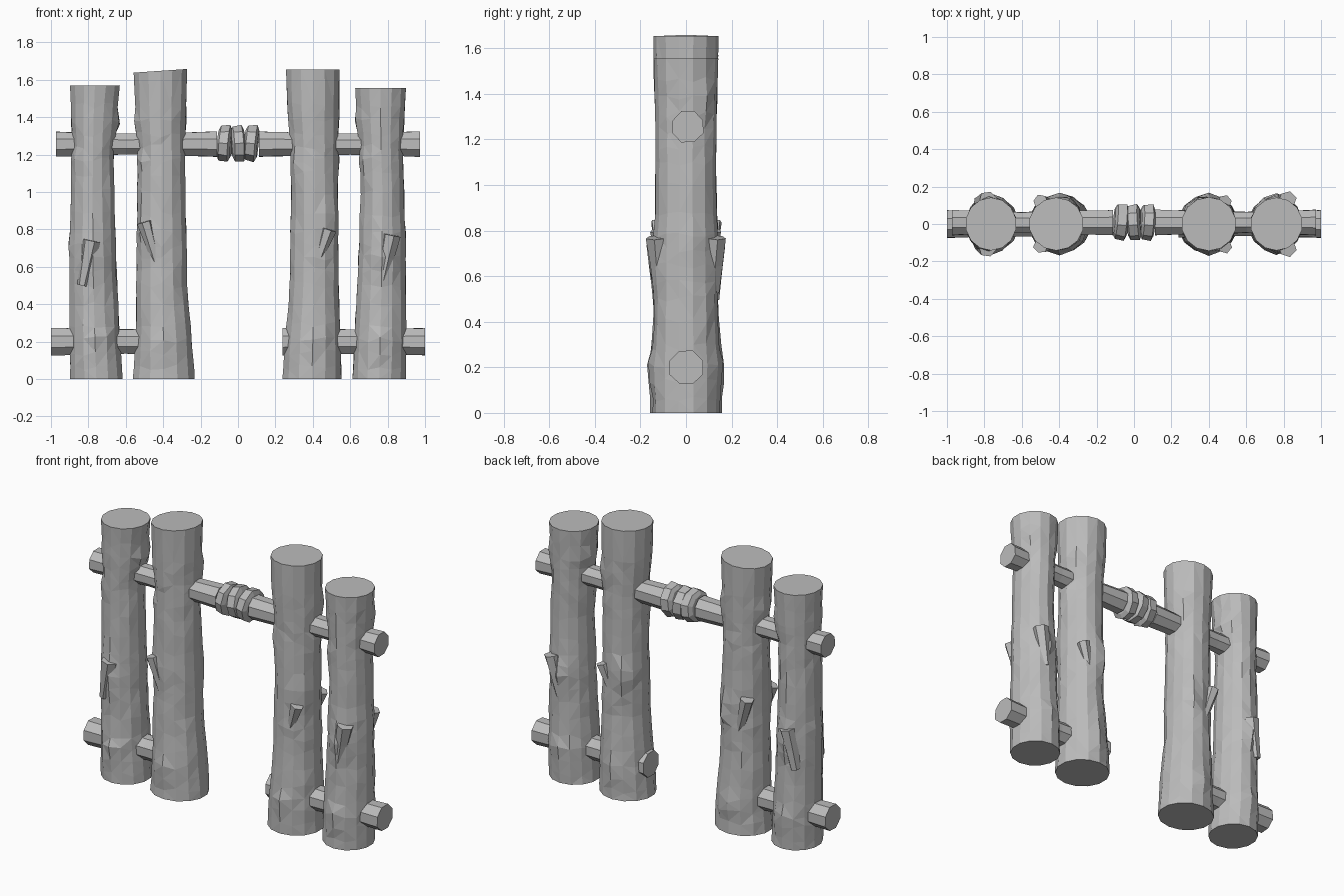
import bpy, bmesh, math, random
from mathutils import Vector, Matrix

if "Cube" in bpy.data.objects:
    bpy.data.objects.remove(bpy.data.objects["Cube"])

random.seed(4)
wood = bpy.data.materials.new("grey_wood")
wood.diffuse_color = (0.5, 0.5, 0.5, 1)
wood.use_nodes = True
wood.node_tree.nodes["Principled BSDF"].inputs["Base Color"].default_value = wood.diffuse_color


def loft(name, rings, triangulate=False):
    """Skin a list of equal-sized point rings and cap both ends."""
    bm = bmesh.new()
    vs = [[bm.verts.new(p) for p in ring] for ring in rings]
    n = len(rings[0])
    sides = []
    for a, b in zip(vs, vs[1:]):
        for i in range(n):
            j = (i + 1) % n
            sides.append(bm.faces.new((a[i], a[j], b[j], b[i])))
    bm.faces.new(vs[0][::-1])
    bm.faces.new(vs[-1])
    if triangulate:
        bmesh.ops.triangulate(bm, faces=sides, quad_method='SHORT_EDGE')
    bmesh.ops.recalc_face_normals(bm, faces=bm.faces[:])
    me = bpy.data.meshes.new(name)
    bm.to_mesh(me)
    bm.free()
    me.materials.append(wood)
    ob = bpy.data.objects.new(name, me)
    bpy.context.collection.objects.link(ob)
    return ob


def lerp_profile(prof, z):
    for a, b in zip(prof, prof[1:]):
        if z <= b[0]:
            t = (z - a[0]) / (b[0] - a[0])
            return [p + (q - p) * t for p, q in zip(a, b)]
    return prof[-1]


def post(name, prof, bumps, tilt=0.0, n=14):
    """Profile rows: z, left x, right x, y radius. Bumps: angle, z, height, angular and z spread."""
    top = prof[-1][0]
    levels = [0, 0.06, 0.14, 0.21, 0.29, 0.4, 0.5, 0.58, 0.65, 0.72, 0.79, 0.88,
              1.0, 1.1, 1.17, 1.24, 1.31, 1.38, 1.46, top]
    rings = []
    for k, z in enumerate(levels):
        _, xl, xr, ry = lerp_profile(prof, z)
        cx, rx = (xl + xr) / 2, (xr - xl) / 2
        end = k in (0, len(levels) - 1)
        ring = []
        for i in range(n):
            a = 2 * math.pi * (i + 0.5) / n
            s = 1.012 + (0 if end else random.uniform(-0.022, 0.022))
            add = 0
            for deg, bz, h, sa, sz in bumps:
                d = (math.degrees(a) - deg + 180) % 360 - 180
                add += h * math.exp(-(d / sa) ** 2 - ((z - bz) / sz) ** 2)
            c, sn = math.cos(a), math.sin(a)
            zz = z + (tilt * c * rx if k == len(levels) - 1 else 0)
            if not end:
                zz += random.uniform(-0.018, 0.018)
            ring.append((cx + c * (rx * s + add), sn * (ry * s + add), zz))
        rings.append(ring)
    return loft(name, rings, True)


def rod(name, pts, n=8, wobble=0.0):
    """Faceted rod through (point, radius) stations."""
    axis = (Vector(pts[-1][0]) - Vector(pts[0][0])).normalized()
    q = axis.to_track_quat('Z', 'Y')
    rings = []
    for p, r in pts:
        rings.append([Vector(p) + q @ Vector((math.cos(a), math.sin(a), 0))
                      * r * (1 + random.uniform(-wobble, wobble))
                      for a in [2 * math.pi * (i + 0.5) / n for i in range(n)]])
    return loft(name, rings)


# Posts: flared feet, narrow waists, swellings where the bars pass through
common = [(-90, 0.2, 0.018, 30, 0.08), (90, 0.2, 0.018, 30, 0.08),
          (35, 1.35, 0.015, 25, 0.06), (215, 1.16, 0.012, 25, 0.05)]
post("outer_post_left",
     [(0, -.90, -.615, .145), (.2, -.90, -.63, .145), (.6, -.90, -.65, .135),
      (1.0, -.895, -.66, .13), (1.25, -.885, -.665, .13), (1.4, -.895, -.65, .135),
      (1.57, -.90, -.63, .14)],
     common + [(-95, .65, .025, 25, .1), (85, .65, .025, 25, .1),
               (0, 1.36, .025, 30, .05), (180, .72, .01, 30, .06)])
post("inner_post_left",
     [(0, -.565, -.23, .155), (.2, -.55, -.245, .15), (.5, -.545, -.27, .137),
      (1.0, -.54, -.28, .132), (1.25, -.535, -.285, .13), (1.4, -.55, -.28, .135),
      (1.648, -.56, -.27, .14)],
     common + [(-130, .8, .02, 25, .08), (60, .75, .028, 25, .09),
               (180, 1.36, .015, 25, .05)], tilt=0.07)
post("inner_post_right",
     [(0, .235, .555, .155), (.2, .25, .55, .15), (.5, .275, .54, .137),
      (1.0, .283, .535, .132), (1.25, .28, .535, .13), (1.4, .265, .54, .135),
      (1.54, .255, .545, .14), (1.655, .255, .545, .142)],
     common + [(-50, .84, .02, 25, .07), (120, .75, .028, 25, .09),
               (0, 1.16, .012, 25, .05)])
post("outer_post_right",
     [(0, .61, .90, .145), (.2, .62, .90, .145), (.5, .637, .898, .137),
      (1.0, .655, .89, .13), (1.25, .65, .88, .13), (1.4, .635, .89, .135),
      (1.555, .625, .90, .14)],
     common + [(-85, .67, .025, 25, .1), (95, .67, .025, 25, .1),
               (0, .75, .012, 30, .05), (180, 1.36, .02, 25, .05)])

# Broken branch stubs and bark knots, on the front and the back of the posts
for face, s in (("front", -1), ("back", 1)):
    for label, x0, z0, x1, z1, r0, r1 in (
            ("outer_left", -.83, .50, -.78, .74, .03, .05),
            ("inner_left", -.43, .60, -.50, .84, .022, .04),
            ("inner_right", .42, .60, .485, .80, .018, .04),
            ("outer_right", .77, .53, .82, .77, .03, .05)):
        off = 0.0 if "outer" in label else -0.01
        rod(f"knot_{label}_{face}",
            [((x0, s * (.115 + off), z0), r0),
             (((x0 + x1) / 2, s * (.12 + off), (z0 + z1) / 2), (r0 + r1) / 2),
             ((x1, s * (.127 + off), z1), r1)], n=6, wobble=.08)

# Upper bar in two halves, lower bars through each pair of posts
for side, s in (("left", -1), ("right", 1)):
    rod(f"upper_bar_{side}",
        [((s * x, .008, 1.256), r) for x, r in
         ((.112, .073), (.3, .067), (.6, .060), (.8, .066), (.972, .073))],
        wobble=.03)
    inner = .238 if s > 0 else .34
    rod(f"lower_bar_{side}",
        [((s * x, 0, .2), r) for x, r in
         ((inner, .08), (.45, .074), (.6, .070), (.8, .074), (1.0, .079))],
        wobble=.03)

# Rope binding: three tilted, bevelled coils around the middle
for k in range(3):
    x = (k - 1) * 0.071
    ob = rod(f"rope_coil_{k + 1}",
             [((d, 0, 0), r) for d, r in
              ((-.036, .07), (-.024, .094), (.024, .1), (.036, .072))],
             n=9, wobble=.04)
    ob.data.transform(Matrix.Translation((x, .01, 1.26))
                      @ Matrix.Rotation(math.radians((5, -4, 6)[k]), 4, 'Y')
                      @ Matrix.Rotation(math.radians((-5, 4, -3)[k]), 4, 'Z'))
